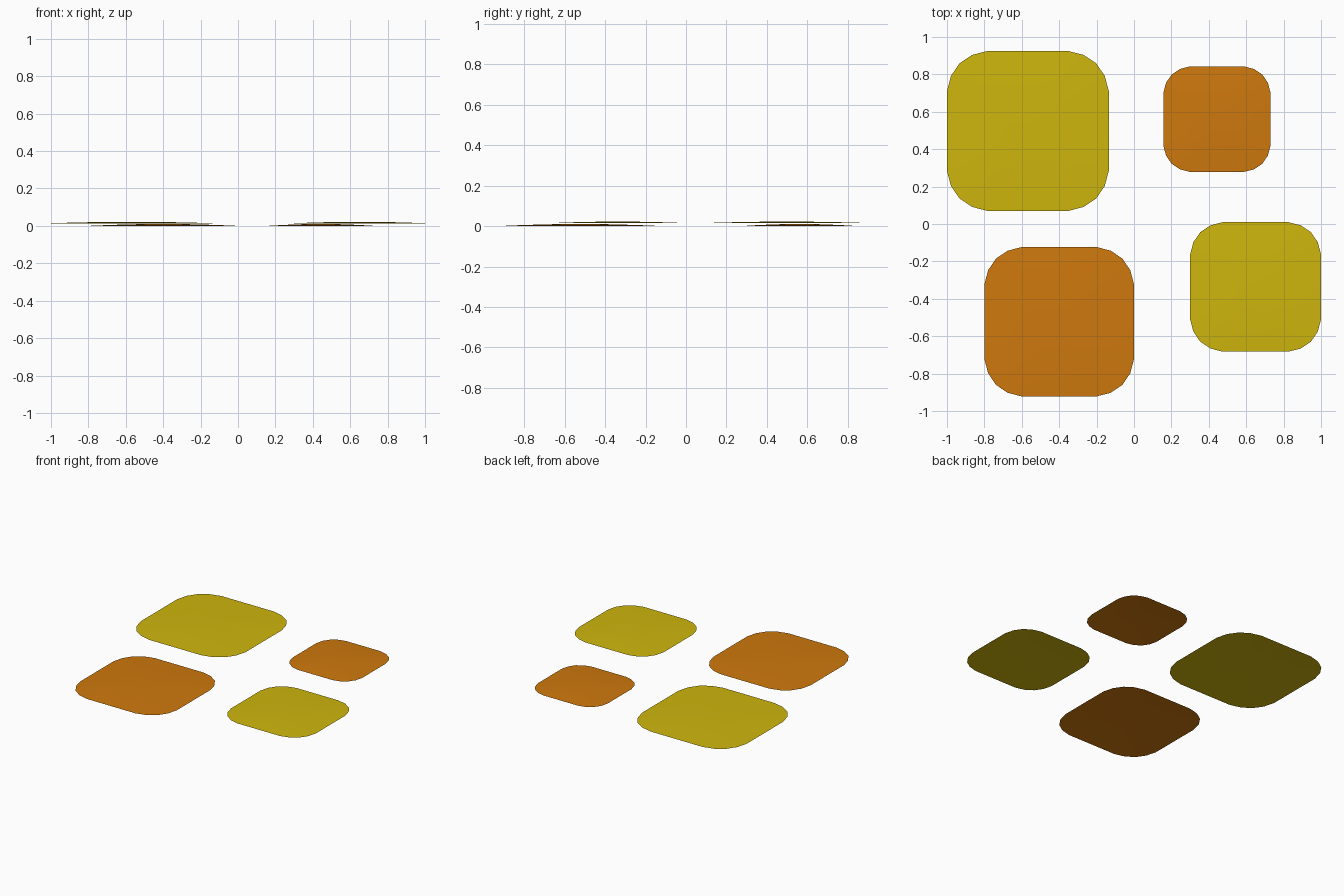
import bpy, bmesh

if "Cube" in bpy.data.objects:
    bpy.data.objects.remove(bpy.data.objects["Cube"])

def material(name, rgb):
    m = bpy.data.materials.new(name)
    m.diffuse_color = (*rgb, 1)
    m.use_nodes = True
    m.node_tree.nodes["Principled BSDF"].inputs["Base Color"].default_value = m.diffuse_color
    return m

yellow = material("yellow", (0.62, 0.47, 0.004))
orange = material("orange", (0.62, 0.19, 0.004))

# One rounded corner of a unit pad, then turned four times for the outline
CORNER = [(1, 0.5), (0.95, 0.69), (0.845, 0.845), (0.69, 0.95), (0.5, 1)]
OUTLINE = []
quarter = CORNER
for _ in range(4):
    OUTLINE += quarter
    quarter = [(-y, x) for x, y in quarter]

def pad(name, x0, x1, y0, y1, z, rise, mat):
    """Thin rounded-square sheet, very slightly domed."""
    cx, cy, hx, hy = (x0 + x1) / 2, (y0 + y1) / 2, (x1 - x0) / 2, (y1 - y0) / 2
    bm = bmesh.new()
    rings = []
    for s in (1, 0.7, 0.35):
        rings.append([bm.verts.new((cx + px * hx * s, cy + py * hy * s,
                                    z + rise * (1 - s * s))) for px, py in OUTLINE])
    centre = bm.verts.new((cx, cy, z + rise))
    n = len(OUTLINE)
    for outer, inner in zip(rings, rings[1:]):
        for i in range(n):
            j = (i + 1) % n
            bm.faces.new((outer[i], outer[j], inner[j], inner[i]))
    for i in range(n):
        bm.faces.new((rings[-1][i], rings[-1][(i + 1) % n], centre))
    for f in bm.faces:
        f.smooth = True
    me = bpy.data.meshes.new(name)
    bm.to_mesh(me)
    bm.free()
    me.materials.append(mat)
    bpy.context.collection.objects.link(bpy.data.objects.new(name, me))

# Four pads: the yellow pair sits a little higher than the orange pair
pad("large_yellow_pad", -1.0, -0.135, 0.07, 0.925, 0.014, 0.008, yellow)
pad("small_yellow_pad", 0.30, 1.0, -0.683, 0.01, 0.014, 0.008, yellow)
pad("large_orange_pad", -0.80, 0.0, -0.922, -0.123, 0.0, 0.010, orange)
pad("small_orange_pad", 0.157, 0.73, 0.278, 0.843, 0.0, 0.010, orange)
